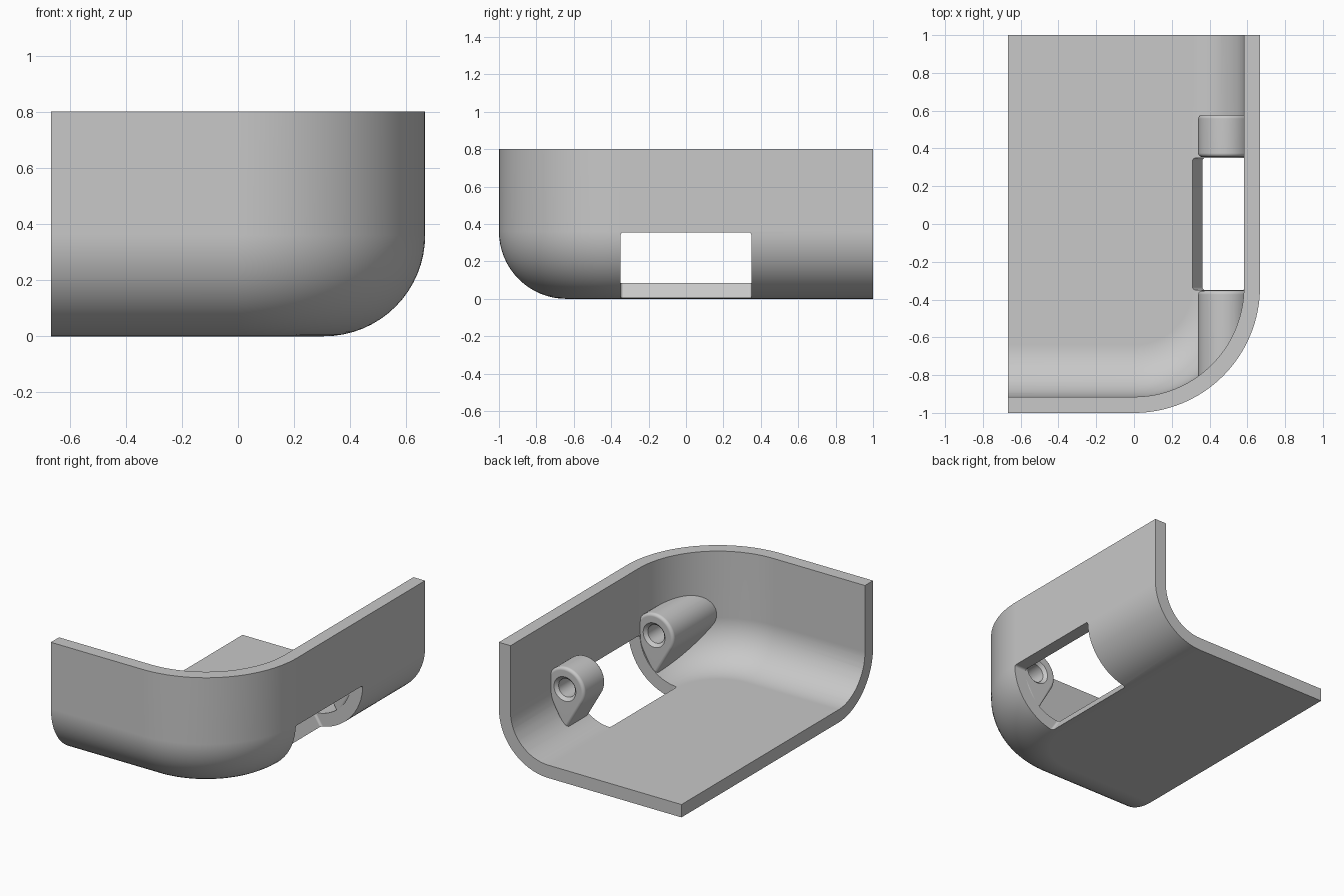
import bpy, bmesh
from math import sin, cos, pi, radians

if "Cube" in bpy.data.objects:
    bpy.data.objects.remove(bpy.data.objects["Cube"], do_unlink=True)

HALF_X, HEIGHT, WALL, FILLET = 0.667, 0.8, 0.085, 0.36
PIN_X, PIN_Z, BOSS_R = 0.48, 0.38, 0.14

grey = bpy.data.materials.new("plain grey")
grey.use_nodes = True
grey.diffuse_color = (0.58, 0.58, 0.58, 1)
grey.node_tree.nodes["Principled BSDF"].inputs["Base Color"].default_value = grey.diffuse_color


def loft(name, loops, bevel=0):
    """Closed solid through equal-length loops, capped at both ends."""
    bm = bmesh.new()
    rings = [[bm.verts.new(p) for p in loop] for loop in loops]
    n = len(rings[0])
    for a, b in zip(rings, rings[1:]):
        for i in range(n):
            j = (i + 1) % n
            bm.faces.new((a[i], a[j], b[j], b[i]))
    bm.faces.new(rings[0])
    bm.faces.new(rings[-1])
    bmesh.ops.recalc_face_normals(bm, faces=bm.faces[:])
    if bevel:
        bmesh.ops.bevel(bm, geom=bm.edges[:], offset=bevel, segments=3,
                        profile=0.5, affect='EDGES')
    mesh = bpy.data.meshes.new(name)
    bm.to_mesh(mesh)
    bm.free()
    mesh.materials.append(grey)
    obj = bpy.data.objects.new(name, mesh)
    bpy.context.collection.objects.link(obj)
    return obj


def tray_solid(name, inset, extend=0):
    """Rounded corner block, inset from the outer skin, open ends extended."""
    r, levels = FILLET - inset, []
    for k in range(17):
        a = pi / 2 * k / 16
        levels.append((FILLET - r * sin(a), FILLET - r * cos(a)))
    levels.append((inset, HEIGHT + extend))
    loops = []
    for t, z in levels:
        loop = [(-HALF_X - extend, t - 1, z)]
        for k in range(33):
            a = pi / 2 * (k / 32 - 1)
            loop.append(((HALF_X - t) * cos(a), HALF_X - 1 + (HALF_X - t) * sin(a), z))
        loop += [(HALF_X - t, 1 + extend, z), (-HALF_X - extend, 1 + extend, z)]
        loops.append(loop)
    return loft(name, loops)


def boolean(obj, cutter, operation):
    """Apply a boolean and discard the cutter."""
    cutter.hide_render = True
    mod = obj.modifiers.new("cut", 'BOOLEAN')
    mod.object, mod.operation, mod.solver = cutter, operation, 'EXACT'
    bpy.context.view_layer.objects.active = obj
    bpy.ops.object.modifier_apply(modifier=mod.name)
    bpy.data.objects.remove(cutter, do_unlink=True)


def teardrop(y, r):
    """Round top, steep flanks meeting in a point below the pin axis."""
    pts = [(PIN_X + r * cos(radians(a)), y, PIN_Z + r * sin(radians(a)))
           for a in range(-30, 211, 6)]
    return pts + [(PIN_X, y, PIN_Z - 2 * r)]


def circle(y, r):
    return [(PIN_X + r * cos(pi * k / 20), y, PIN_Z + r * sin(pi * k / 20))
            for k in range(40)]


def boss(name, y0, y1, hole_y0, hole_sections):
    """Hinge boss with rounded ends, trimmed inside the shell, with a pin hole."""
    e = 0.02
    arc = [(e * (1 - sin(a)), e * (1 - cos(a))) for a in (0, pi / 8, pi / 4, 3 * pi / 8, pi / 2)]
    s = 1 if y1 > y0 else -1
    ends = [(y0 + s * dy, BOSS_R - dr) for dr, dy in arc]
    ends += [(y1 - s * dy, BOSS_R - dr) for dr, dy in reversed(arc)]
    obj = loft(name, [teardrop(y, r) for y, r in ends])
    boolean(obj, tray_solid("boss_trim", WALL / 2, 0.2), 'INTERSECT')
    hole = loft("pin_hole", [circle(hole_y0 + s * d, r) for d, r in hole_sections])
    boolean(obj, hole, 'DIFFERENCE')
    return obj


# Outer shell hollowed to a constant wall
shell = tray_solid("corner_shell", 0)
boolean(shell, tray_solid("cavity", WALL, 0.3), 'DIFFERENCE')

# Side window with a sloped sill cut through floor and wall
section = [(0.43, -0.1), (0.9, -0.1), (0.9, 0.355), (0.135, 0.355)]
window = loft("window_cutter", [[(x, y, z) for x, z in section] for y in (-0.35, 0.35)], 0.015)
boolean(shell, window, 'DIFFERENCE')

# Hinge bosses: blind hole at the front, through hole at the rear
front = boss("front_hinge_boss", -0.353, -0.95, -0.353,
             [(-0.02, 0.1), (0.02, 0.06), (0.2, 0.06)])
rear = boss("rear_hinge_boss", 0.355, 0.578, 0.355,
            [(-0.02, 0.1), (0.02, 0.06), (0.203, 0.06), (0.243, 0.1)])

# Smooth shading with crisp edges
for obj in (shell, front, rear):
    bpy.ops.object.select_all(action='DESELECT')
    obj.select_set(True)
    bpy.context.view_layer.objects.active = obj
    bpy.ops.object.shade_smooth_by_angle(angle=radians(30))
    mod = obj.modifiers.new("even_shading", 'WEIGHTED_NORMAL')
    mod.keep_sharp = True
